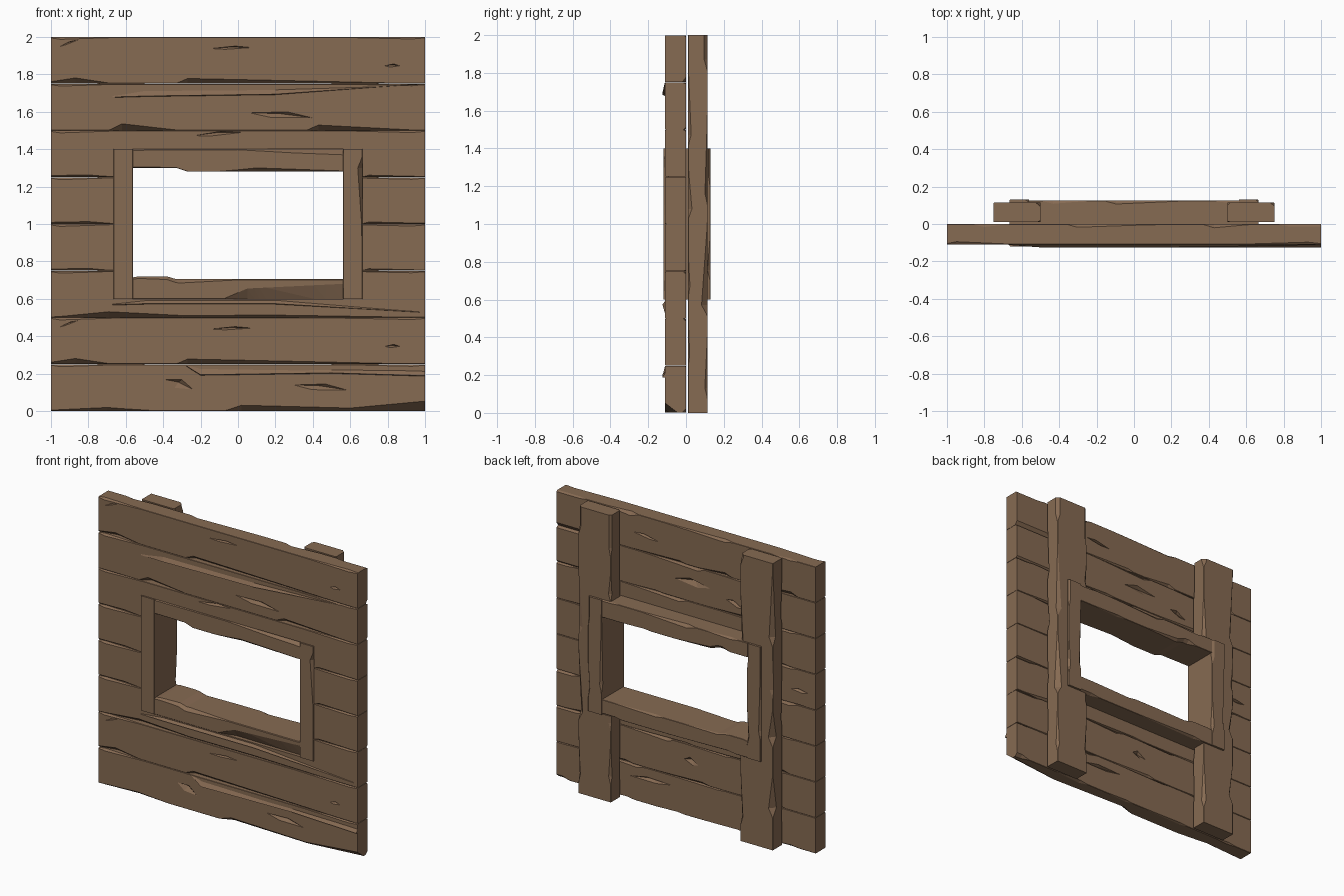
import bpy, bmesh, random
from mathutils import Vector

if "Cube" in bpy.data.objects:
    bpy.data.objects.remove(bpy.data.objects["Cube"])

random.seed(7)
wood = bpy.data.materials.new("brown wood")
wood.diffuse_color = (0.24, 0.145, 0.085, 1)
wood.use_nodes = True
wood.node_tree.nodes["Principled BSDF"].inputs["Base Color"].default_value = wood.diffuse_color


def make(name, bm):
    bmesh.ops.recalc_face_normals(bm, faces=bm.faces)
    me = bpy.data.meshes.new(name)
    bm.to_mesh(me)
    bm.free()
    me.materials.append(wood)
    ob = bpy.data.objects.new(name, me)
    bpy.context.collection.objects.link(ob)
    return ob


def interp(pts, t):
    """Piecewise linear lookup of the values after t in each point."""
    if t <= pts[0][0]:
        return pts[0][1:]
    for a, b in zip(pts, pts[1:]):
        if t <= b[0]:
            f = (t - a[0]) / max(b[0] - a[0], 1e-6)
            return tuple(p + (q - p) * f for p, q in zip(a[1:], b[1:]))
    return pts[-1][1:]


def rough(t0, t1, size):
    """Random chips along an edge: sharp start, long taper."""
    pts, t = [(t0, 0, 0)], t0
    while t < t1 - 0.15:
        t += random.uniform(0.05, 0.3)
        s = size * random.uniform(0.4, 1)
        pts += [(t, 0, 0), (t + 0.06, s, s * random.uniform(0.4, 1.3))]
        t += random.uniform(0.2, 0.6)
        pts.append((t, 0, 0))
    return [p for p in pts if p[0] < t1]


def board(name, axis, t0, t1, u0, u1, v0, v1, chips, lo=((0, 0),), hi=((0, 0),)):
    """Board lofted along x (u=y, v=z) or z (u=x, v=y), chipped at 4 corners."""
    ts = {t0, t1}
    for c in list(chips) + [lo, hi]:
        ts |= {p[0] for p in c if t0 < p[0] < t1}
    bm = bmesh.new()
    rings = []
    for t in sorted(ts):
        (a, A), (b, B), (c, C), (d, D) = [[max(k, 0.002) for k in interp(e, t)] for e in chips]
        w0, w1 = v0 + interp(lo, t)[0], v1 + interp(hi, t)[0]
        sec = [(u0 + a, w0), (u1 - b, w0), (u1, w0 + B), (u1, w1 - C),
               (u1 - c, w1), (u0 + d, w1), (u0, w1 - D), (u0, w0 + A)]
        rings.append([bm.verts.new((t, u, v) if axis == 'x' else (u, v, t)) for u, v in sec])
    for r, s in zip(rings, rings[1:]):
        for i in range(8):
            j = (i + 1) % 8
            bm.faces.new((r[i], r[j], s[j], s[i]))
    bm.faces.new(rings[0])
    bm.faces.new(rings[-1])
    bmesh.ops.triangulate(bm, faces=[f for f in bm.faces if len(f.verts) == 4])
    return make(name, bm)


def edge(*pts):
    return [(t, s * 1.3, s) for t, s in pts]


# cutter: window opening plus shallow gouges in both wall faces
bm = bmesh.new()
box = bmesh.ops.create_cube(bm, size=1)["verts"]
for v in box:
    v.co = Vector((v.co.x * 1.33, v.co.y, v.co.z * 0.8 + 1))


def gouge(x0, x1, z, h, y, depth, slope=0.0):
    xm, xn = x0 + (x1 - x0) * 0.35, x0 + (x1 - x0) * 0.6
    rim = [bm.verts.new(p) for p in ((x0, y, z - slope), (xm, y, z - h * 0.4),
                                     (x1, y, z + slope), (xn, y, z + h * 0.6))]
    tip = bm.verts.new(((xm + xn) / 2, y + depth, z + h * 0.3))
    bm.faces.new(rim)
    for i in range(4):
        bm.faces.new((rim[i], rim[(i + 1) % 4], tip))


for x0, x1, z, h, s in [(-.16, .09, 1.94, .02, .003), (.78, .87, 1.845, .02, 0), (-.96, -.85, 1.965, .02, .02),
                        (.04, .42, 1.58, .035, -.015), (-.25, .04, 1.48, .03, .01), (-.16, .09, .44, .02, .003),
                        (.78, .87, .345, .02, 0), (-.96, -.85, .465, .02, .02), (.28, .6, .125, .035, -.015),
                        (-.4, -.23, .14, .05, -.03)]:
    gouge(x0, x1, z, h, -.113, .025, s)
for x0, x1, z, h, s in [(-.2, .1, 1.63, .06, 0), (-.1, .02, .38, .06, .01), (.2, .42, 1.86, .03, .01),
                        (-.45, -.3, 1.57, .05, .02), (.1, .45, .17, .03, -.01), (-.95, -.8, 1.1, .03, 0)]:
    gouge(x0, x1, z, h, .003, -.025, s)
cutter = make("opening_cutter", bm)
cutter.hide_render = True


def cut(ob):
    m = ob.modifiers.new("cut", 'BOOLEAN')
    m.operation, m.solver, m.object = 'DIFFERENCE', 'EXACT', cutter
    bpy.context.view_layer.update()
    me = bpy.data.meshes.new_from_object(ob.evaluated_get(bpy.context.evaluated_depsgraph_get()))
    ob.modifiers.clear()
    ob.data = me


# horizontal wall planks, with chipped lower front edges
long_a = edge((-1, .01), (-.87, .03), (-.69, .003), (-.33, 0), (-.27, .027), (.3, .015), (.97, 0))
long_b = edge((-1, 0), (-.69, .03), (-.3, .01), (.2, .012), (.97, 0))
short = edge((-1, .008), (-.8, .012), (-.67, 0), (.67, 0), (.7, .01), (1, .003))
lower = [edge((-1, .004), (-.7, .018), (-.45, 0), (-.07, 0), (.02, .03), (.6, .015), (.98, .05)),
         long_a, long_b, short, short, short,
         edge((-.69, 0), (-.62, .035), (-.33, 0), (.37, 0), (.43, .028), (.97, 0)), long_a]
upper = edge((-1, .004), (-.95, .012), (-.6, 0), (.5, 0), (.93, .01), (1, .004))
for i in range(8):
    z = i * 0.25
    p = board(f"wall_plank_{i + 1}", 'x', -1, 1, -.11, 0, z + .001, z + .249,
              [lower[i], rough(-1, 1, .022), rough(-1, 1, .022), upper])
    cut(p)

# raised splinters on the wall front
for n, pts in enumerate([
        [(-.67, 1.675, 1.70), (-.5, 1.68, 1.72), (.2, 1.69, 1.725), (.97, 1.745, 1.748)],
        [(-.67, .565, .58), (-.5, .57, .595), (.2, .57, .598), (.97, .525, .535)],
        [(-.28, .24, .246), (-.2, .19, .235), (.5, .20, .225), (1, .185, .22)]]):
    bm = bmesh.new()
    rings = []
    for k, (x, a, b) in enumerate(pts):
        out = -.125 if k in (1, 2) or n == 2 and k else -.112
        rings.append([bm.verts.new(q) for q in ((x, -.105, a), (x, out, a + .004), (x, -.105, b))])
    for r, s in zip(rings, rings[1:]):
        for i in range(3):
            bm.faces.new((r[i], r[(i + 1) % 3], s[(i + 1) % 3], s[i]))
    bm.faces.new(rings[0])
    bm.faces.new(rings[-1])
    make(f"splinter_{n + 1}", bm)

# back posts (notched by the opening) and window jambs
for side, s in (("left", -1), ("right", 1)):
    c = .625 * s
    post = board(f"{side}_back_post", 'z', 0, 2, c - .125, c + .125, .01, .115,
                 [rough(0, 2, .02), rough(0, 2, .02), rough(0, 2, .035), rough(0, 2, .035)])
    cut(post)
    c = .613 * s
    outer = [(.6, 0, 0), (1.0, .004, .01), (1.3, .025, .03), (1.36, 0, 0)]
    none = [(.6, 0, 0)]
    board(f"{side}_window_jamb", 'z', .6, 1.4, c - .052, c + .052, -.12, .13,
          [none, outer if s > 0 else none, rough(.6, 1.4, .02), rough(.6, 1.4, .02)])

# window head and sill
board("window_head", 'x', -.561, .561, -.117, .125, 1.28, 1.4,
      [edge((-.56, .005), (-.1, 0), (.1, .02), (.56, .004)), rough(-.56, .56, .025),
       rough(-.56, .56, .02), edge((-.56, .006), (0, .003), (.3, .02), (.56, .03))],
      lo=[(-.56, .02), (-.33, .02), (-.27, 0)])
board("window_sill", 'x', -.561, .561, -.117, .125, .6, .705,
      [[(-.56, .003, .003), (-.07, .003, .003), (.05, .035, .055), (.56, .03, .08)],
       rough(-.56, .56, .025), rough(-.56, .56, .025), edge((-.56, .01), (-.3, .02), (0, .004))],
      hi=[(-.56, .01), (-.53, .015), (-.38, .015), (-.33, 0)])

bpy.data.objects.remove(cutter)
